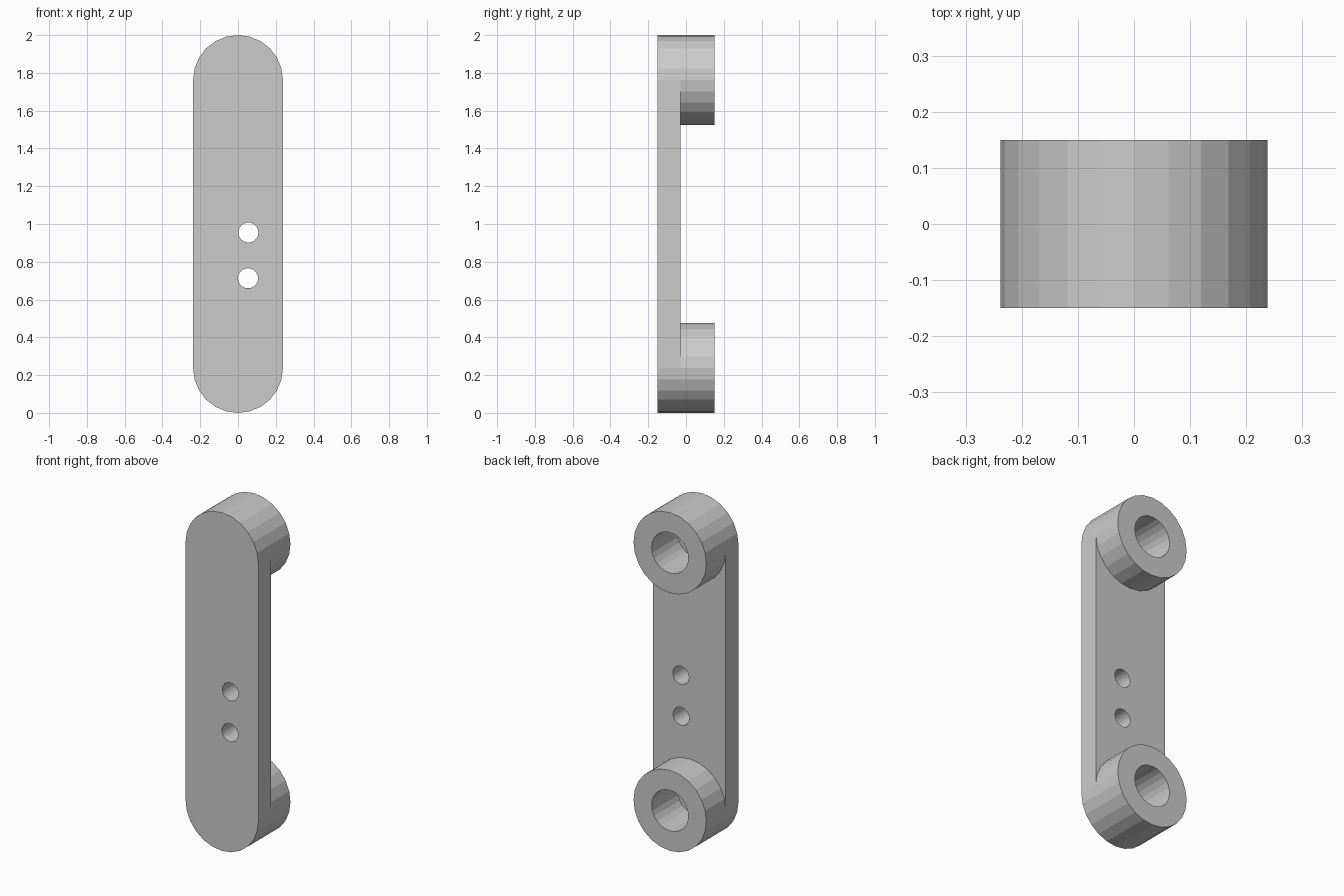
import bpy
import bmesh
from math import sin, cos, pi

cube = bpy.data.objects.get("Cube")
if cube:
    bpy.data.objects.remove(cube, do_unlink=True)

SIDES = 24
RADIUS = 0.238          # rounded ends and bosses
BORE = 0.12             # blind bore in each boss
PIN = 0.053             # small through holes
FRONT, STEP, BACK = -0.15, -0.03, 0.15
BORE_FLOOR = -0.09
END_Z = (RADIUS, 2 - RADIUS)
PIN_CENTRES = ((0.055, 0.955), (0.053, 0.713))

grey = bpy.data.materials.new("light grey")
grey.use_nodes = True
grey.diffuse_color = (0.6, 0.6, 0.6, 1)
grey.node_tree.nodes["Principled BSDF"].inputs["Base Color"].default_value = (0.6, 0.6, 0.6, 1)


def arc(cx, cz, r, start=0, count=SIDES):
    """Points around a circle in the xz plane."""
    step = 2 * pi / SIDES
    return [(cx + r * cos(start + i * step), cz + r * sin(start + i * step))
            for i in range(count)]


def prism(bm, outline, y0, y1):
    """Closed solid from an xz outline, extruded along y."""
    face = bm.faces.new([bm.verts.new((x, y0, z)) for x, z in outline])
    out = bmesh.ops.extrude_face_region(bm, geom=[face], use_keep_orig=True)
    verts = [g for g in out["geom"] if isinstance(g, bmesh.types.BMVert)]
    bmesh.ops.translate(bm, verts=verts, vec=(0, y1 - y0, 0))


def make_object(name, bm):
    bmesh.ops.recalc_face_normals(bm, faces=bm.faces)
    mesh = bpy.data.meshes.new(name)
    bm.to_mesh(mesh)
    bm.free()
    mesh.materials.append(grey)
    obj = bpy.data.objects.new(name, mesh)
    bpy.context.collection.objects.link(obj)
    return obj


# Link plate with rounded ends
bm = bmesh.new()
half = SIDES // 2 + 1
outline = arc(0, END_Z[1], RADIUS, 0, half) + arc(0, END_Z[0], RADIUS, pi, half)
prism(bm, outline, FRONT, STEP)
plate = make_object("link_plate", bm)

# Cutter for the pin holes and the ends of the bores
bm = bmesh.new()
for x, z in PIN_CENTRES:
    prism(bm, arc(x, z, PIN), FRONT - 0.1, BACK)
for z in END_Z:
    prism(bm, arc(0, z, BORE), BORE_FLOOR, BACK)
cutter = make_object("hole_cutter", bm)
cutter.hide_render = True

cut = plate.modifiers.new("holes", 'BOOLEAN')
cut.operation = 'DIFFERENCE'
cut.solver = 'EXACT'
cut.object = cutter
bpy.context.view_layer.objects.active = plate
bpy.ops.object.modifier_apply(modifier=cut.name)
bpy.data.objects.remove(cutter, do_unlink=True)

# Hollow bosses on the back, open where they meet the plate
for name, z in zip(("lower_boss", "upper_boss"), END_Z):
    bm = bmesh.new()
    rings = [[bm.verts.new((px, y, pz)) for px, pz in arc(0, z, r)]
             for r, y in ((RADIUS, STEP), (RADIUS, BACK), (BORE, BACK), (BORE, STEP))]
    for a, b in zip(rings, rings[1:]):
        for i in range(SIDES):
            j = (i + 1) % SIDES
            bm.faces.new((a[i], b[i], b[j], a[j]))
    make_object(name, bm)
